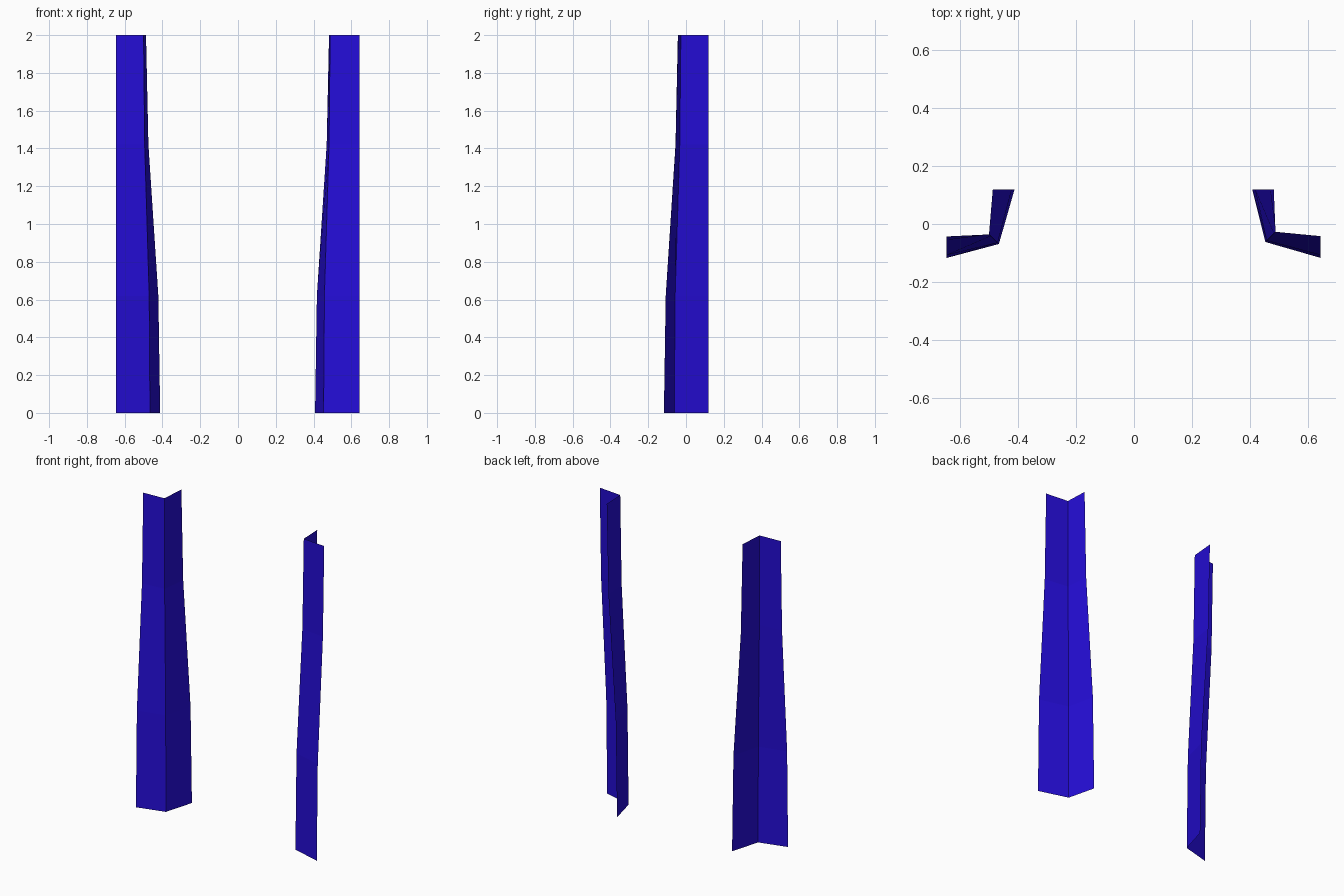
import bpy
import bmesh
from mathutils import Vector

cube = bpy.data.objects.get("Cube")
if cube:
    bpy.data.objects.remove(cube, do_unlink=True)

blue = bpy.data.materials.new("deep_blue")
blue.use_nodes = True
colour = (0.018, 0.004, 0.68, 1)
blue.diffuse_color = colour
blue.node_tree.nodes["Principled BSDF"].inputs["Base Color"].default_value = colour

# Height of each ring, and how far it has moved from foot to top section
RINGS = [(0, 0), (0.62, 0.13), (1.42, 0.83), (2, 1)]


def angle_post(name, foot, top, side):
    """Thin folded sheet lofted from an L-shaped foot section to a top section.
    Each section runs outer edge, fold, inner edge."""
    bm = bmesh.new()
    rows = []
    for z, t in RINGS:
        row = []
        for a, b in zip(foot, top):
            p = Vector(a).lerp(Vector(b), t)
            row.append(bm.verts.new((side * p.x, p.y, z)))
        rows.append(row)
    for low, high in zip(rows, rows[1:]):
        for i in range(len(low) - 1):
            quad = [low[i], low[i + 1], high[i + 1], high[i]]
            # Keep the convex side of the fold as the outside
            bm.faces.new(quad if side < 0 else quad[::-1])
    mesh = bpy.data.meshes.new(name)
    bm.to_mesh(mesh)
    bm.free()
    mesh.materials.append(blue)
    post = bpy.data.objects.new(name, mesh)
    bpy.context.collection.objects.link(post)


# The two posts are nearly mirrored, with slightly different folds
angle_post("left_post",
           [(0.644, -0.117), (0.453, -0.062), (0.408, 0.119)],
           [(0.644, -0.042), (0.488, -0.027), (0.482, 0.119)], 1)
angle_post("right_post",
           [(0.646, -0.117), (0.466, -0.069), (0.412, 0.119)],
           [(0.646, -0.043), (0.500, -0.036), (0.487, 0.119)], -1)
